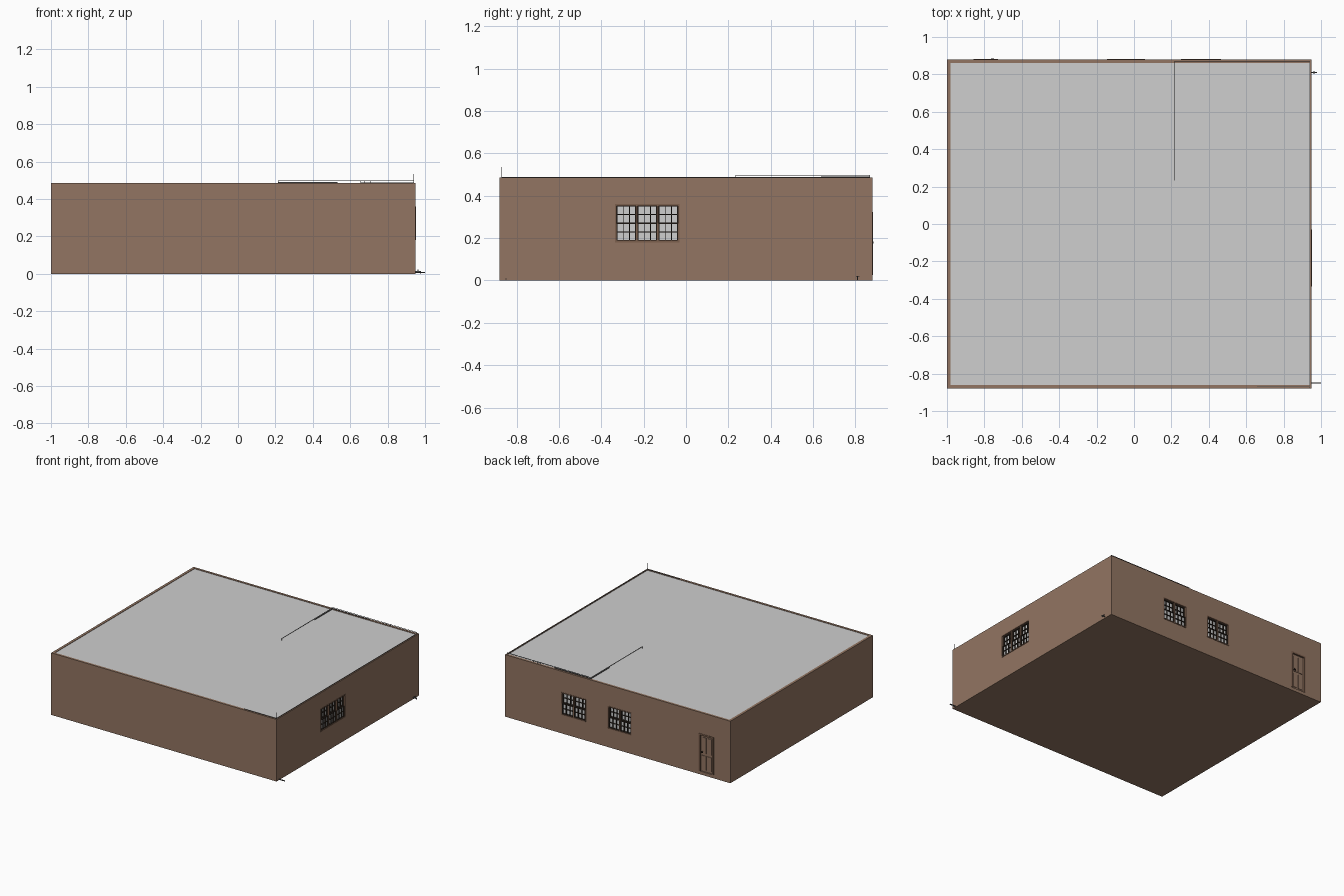
import bpy, bmesh
from mathutils import Matrix, Vector

if "Cube" in bpy.data.objects:
    bpy.data.objects.remove(bpy.data.objects["Cube"])


def material(name, rgb):
    m = bpy.data.materials.new(name)
    m.diffuse_color = (*rgb, 1)
    m.use_nodes = True
    m.node_tree.nodes["Principled BSDF"].inputs["Base Color"].default_value = m.diffuse_color
    return m


BROWN = material("brown wall", (0.288, 0.178, 0.122))
GREY = material("pale grey", (0.62, 0.62, 0.62))
DARK = material("dark wood", (0.03, 0.02, 0.014))
WOOD = material("frame wood", (0.20, 0.115, 0.075))
METAL = material("dark metal", (0.09, 0.09, 0.09))


def boxes(name, spans, mat):
    """One object made of axis-aligned boxes, each given by two opposite corners."""
    bm = bmesh.new()
    for a, b in spans:
        a, b = Vector(a), Vector(b)
        size = [abs(q - p) for p, q in zip(a, b)]
        bmesh.ops.create_cube(bm, size=1, matrix=Matrix.Translation((a + b) / 2)
                              @ Matrix.Diagonal((*size, 1)))
    me = bpy.data.meshes.new(name)
    bm.to_mesh(me)
    bm.free()
    ob = bpy.data.objects.new(name, me)
    bpy.context.collection.objects.link(ob)
    me.materials.append(mat)
    return ob


def pipe(name, points, r, mat=METAL):
    """Run of axis-aligned square pipe through the points."""
    spans = []
    for p, q in zip(points, points[1:]):
        spans.append(([min(a, b) - r for a, b in zip(p, q)],
                      [max(a, b) + r for a, b in zip(p, q)]))
    return boxes(name, spans, mat)


# Wall mappings: u along the wall, v up, w outwards from its face
def on_right(u, v, w):
    return (0.95 + w, u, v)


def on_back(u, v, w):
    return (u, 0.88 + w, v)


RIGHT_WIN = (on_right, -0.335, -0.03, 0.18, 0.36, 3)
BACK_WIN_A = (on_back, 0.25, 0.465, 0.145, 0.322, 2)
BACK_WIN_B = (on_back, -0.145, 0.06, 0.145, 0.322, 2)
WINDOWS = {"right_window": RIGHT_WIN, "back_window_a": BACK_WIN_A, "back_window_b": BACK_WIN_B}
DOOR = (-0.857, -0.727, 0.025, 0.32)

# Building body with recesses for the openings and the roof
body = boxes("building_walls", [((-1, -0.88, 0), (0.95, 0.88, 0.485))], BROWN)
cuts = [(at(u0, v0, -0.03), at(u1, v1, 0.05)) for at, u0, u1, v0, v1, n in WINDOWS.values()]
cuts.append((on_back(DOOR[0], DOOR[2], -0.02), on_back(DOOR[1], DOOR[3], 0.05)))
cuts.append(((-0.98, -0.862, 0.475), (0.937, 0.862, 0.6)))
cutter = boxes("opening_cutter", cuts, BROWN)
cutter.hide_render = True
mod = body.modifiers.new("openings", 'BOOLEAN')
mod.operation = 'DIFFERENCE'
mod.solver = 'EXACT'
mod.object = cutter
bpy.context.view_layer.objects.active = body
bpy.ops.object.modifier_apply(modifier=mod.name)
bpy.data.objects.remove(cutter)

# Grey roof sheet just below the wall rim
boxes("roof_panel", [((-0.98, -0.862, 0.47), (0.937, 0.862, 0.482))], GREY)


def window(name, at, u0, u1, v0, v1, count):
    """Row of double-hung sashes with small panes."""
    f = 0.008
    frame, bars, glass = [], [], []

    def add(dest, a, b, c, d, w0, w1):
        dest.append((at(a, c, w0), at(b, d, w1)))

    # outer frame
    add(frame, u0, u1, v0, v0 + f, -0.028, 0.003)
    add(frame, u0, u1, v1 - f, v1, -0.028, 0.002)
    add(frame, u0, u0 + f, v0, v1, -0.028, 0.002)
    add(frame, u1 - f, u1, v0, v1, -0.028, 0.002)
    step = (u1 - u0 - f) / count
    for i in range(1, count):
        add(frame, u0 + i * step, u0 + i * step + f, v0, v1, -0.028, 0.001)
    zb, zt = v0 + f, v1 - f
    mid = (zb + zt) / 2
    for i in range(count):
        a, b = u0 + f + i * step, u0 + (i + 1) * step
        # lower sash sits nearer the face than the upper one
        for lo, hi, w in ((zb, mid, -0.012), (mid, zt, -0.022)):
            add(glass, a, b, lo, hi, w - 0.004, w)
            front = w + 0.01
            s = 0.004
            add(bars, a, a + s, lo, hi, w, front)
            add(bars, b - s, b, lo, hi, w, front)
            add(bars, a, b, lo, lo + s, w, front)
            add(bars, a, b, hi - s, hi, w, front)
            h = 0.0016
            for k in (1, 2):
                c = a + (b - a) * k / 3
                add(bars, c - h, c + h, lo, hi, w, front - 0.001)
            c = (lo + hi) / 2
            add(bars, a, b, c - h, c + h, w, front - 0.001)
    boxes(name + "_frame", frame, WOOD)
    boxes(name + "_bars", bars, DARK)
    boxes(name + "_panes", glass, GREY)


for name, spec in WINDOWS.items():
    window(name, *spec)

# Back door: frame, leaf, raised panels and knob
a, b, lo, hi = DOOR
boxes("door_frame", [(on_back(p, r, -0.019), on_back(q, s, 0.003)) for p, q, r, s in (
    (a, a + 0.012, lo, hi), (b - 0.012, b, lo, hi), (a, b, hi - 0.012, hi))], WOOD)
boxes("door_leaf", [(on_back(a + 0.012, lo, -0.019), on_back(b - 0.012, hi - 0.012, -0.01))], BROWN)
panels = []
for p, q in ((a + 0.024, (a + b) / 2 - 0.005), ((a + b) / 2 + 0.005, b - 0.024)):
    for r, s in ((lo + 0.015, lo + 0.125), (lo + 0.145, hi - 0.027)):
        panels.append((on_back(p, r, -0.012), on_back(q, s, -0.006)))
boxes("door_panels", panels, BROWN)
boxes("door_knob", [(on_back(-0.757, 0.176, -0.011), on_back(-0.751, 0.182, 0.002)),
                    (on_back(-0.765, 0.174, 0), on_back(-0.749, 0.184, 0.005))], DARK)

# Thin pipes over the roof and round its edge
pipe("roof_pipe", [(0.215, 0.235, 0.482), (0.215, 0.235, 0.497), (0.215, 0.867, 0.497),
                   (0.94, 0.867, 0.497)], 0.0012)
pipe("roof_pipe_lower", [(0.215, 0.64, 0.489), (0.215, 0.867, 0.489), (0.53, 0.867, 0.489)], 0.002)
pipe("edge_pipe", [(0.94, 0.867, 0.486), (0.94, -0.867, 0.486), (0.66, -0.867, 0.486)], 0.0015)
pipe("vent_pipe", [(0.94, -0.872, 0.47), (0.94, -0.872, 0.533)], 0.0015)
for i, x in enumerate((0.655, 0.675, 0.71)):
    pipe(f"pipe_stub_{i}", [(x, 0.867, 0.48), (x, 0.867, 0.497)], 0.0013)

# Tap and drain at the foot of the right wall
pipe("tap", [(0.945, 0.81, 0.012), (0.976, 0.81, 0.012), (0.976, 0.81, 0.006)], 0.003)
pipe("tap_handle", [(0.962, 0.81, 0.012), (0.962, 0.81, 0.02), (0.962, 0.804, 0.02),
                    (0.962, 0.816, 0.02)], 0.002)
pipe("drain_pipe", [(0.945, -0.85, 0.007), (0.997, -0.85, 0.007)], 0.003)
